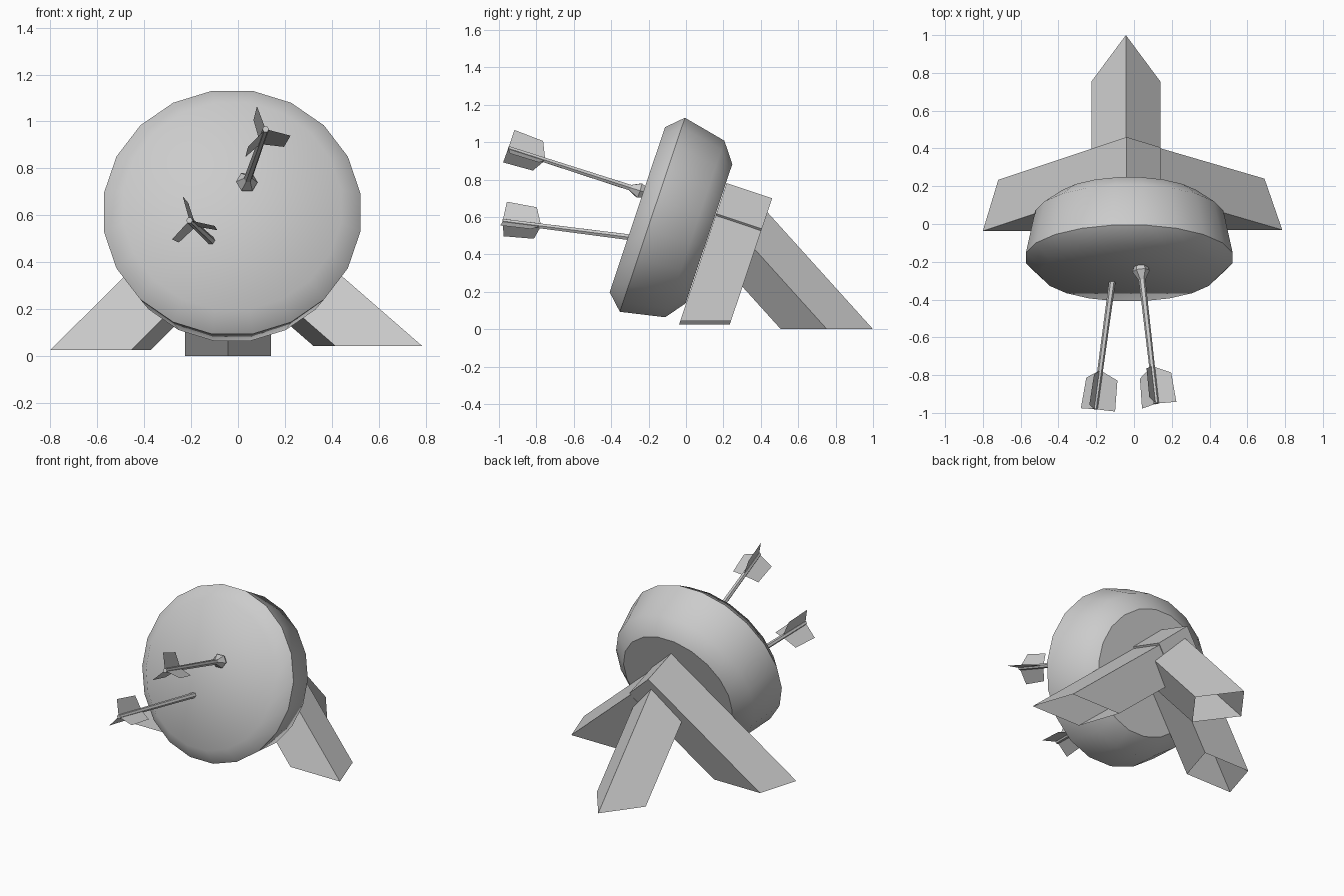
import bpy, bmesh, math
from mathutils import Vector

cube = bpy.data.objects.get("Cube")
if cube:
    bpy.data.objects.remove(cube, do_unlink=True)

GREY = (0.6, 0.6, 0.6, 1)
grey = bpy.data.materials.new("plain grey")
grey.use_nodes = True
grey.diffuse_color = GREY
grey.node_tree.nodes["Principled BSDF"].inputs["Base Color"].default_value = GREY


def finish(name, bm):
    bmesh.ops.recalc_face_normals(bm, faces=bm.faces[:])
    mesh = bpy.data.meshes.new(name)
    bm.to_mesh(mesh)
    bm.free()
    mesh.materials.append(grey)
    obj = bpy.data.objects.new(name, mesh)
    bpy.context.collection.objects.link(obj)
    return obj


def tilted(x, s, u):
    """Point in the leaning frame: s runs back through the drum, u up its face."""
    return Vector((x, 0.948 * s + 0.318 * u, -0.318 * s + 0.948 * u))


def loft(bm, rings):
    """Join rings of points with quads and cap both ends."""
    loops = [[bm.verts.new(p) for p in ring] for ring in rings]
    n = len(loops[0])
    for a, b in zip(loops, loops[1:]):
        for i in range(n):
            j = (i + 1) % n
            bm.faces.new((a[i], a[j], b[j], b[i]))
    bm.faces.new(loops[0])
    return loops, bm.faces.new(loops[-1])


# Target drum: twenty sides, bevelled rims, tapering to the back
SIDES = 20
profile = [(-0.45, 0.471), (-0.365, 0.554), (-0.126, 0.504), (-0.046, 0.398)]
rings = []
for s, r in profile:
    angles = [math.tau * (i + 0.5) / SIDES for i in range(SIDES)]
    rings.append([tilted(-0.025 + r * math.cos(a), s, 0.523 + r * math.sin(a)) for a in angles])
bm = bmesh.new()
loops, back = loft(bm, rings)
for f in bm.faces:
    f.smooth = f is not back
for loop in (loops[1], loops[3]):
    for i in range(SIDES):
        bm.edges.get((loop[i - 1], loop[i])).smooth = False
finish("target_drum", bm)


def beam(name, section, direction, ground):
    """Run a four-cornered section downwards and trim it open at the ground."""
    bm = bmesh.new()
    loft(bm, [section, [p + direction * 2 for p in section]])
    geom = bm.verts[:] + bm.edges[:] + bm.faces[:]
    bmesh.ops.bisect_plane(bm, geom=geom, plane_co=(0, 0, ground),
                           plane_no=(0, 0, -1), clear_outer=True)
    finish(name, bm)


# Two side legs lying flat against the back of the drum
WIDTH = 0.25
for name, x, u, dx, du, ground in (
        ("right_leg", -0.04, 0.81, -0.69, -0.724, 0.025),
        ("left_leg", 0.135, 0.627, 0.737, -0.676, 0.043)):
    side = math.copysign(1, dx)
    ix, iu = x + WIDTH * du * side, u - WIDTH * dx * side
    section = [tilted(x, -0.043, u), tilted(x, 0.214, u),
               tilted(ix, 0.214, iu), tilted(ix, -0.043, iu)]
    beam(name, section, tilted(dx, 0, du), ground)

# Back leg: square bar turned on its edge
down = Vector((0, 0.67, -0.742))
normal = Vector((0, 0.742, 0.67))
HALF = 0.183
centre = Vector((-0.043, 1.0, 0)) - down * 0.86 - normal * HALF
across = Vector((HALF, 0, 0))
beam("back_leg", [centre + normal * HALF, centre + across,
                  centre - normal * HALF, centre - across], down, 0.0)


# Arrows: shaft, flared head and three feathers
def arrow(name, tail, entry, shaft_length):
    tail, entry = Vector(tail), Vector(entry)
    axis = (entry - tail).normalized()

    def outward(angle):
        v = Vector((math.cos(angle), 0, math.sin(angle)))
        return (v - axis * v.dot(axis)).normalized()

    def ring(t, r):
        return [tail + axis * t + outward(math.tau * i / 6) * r for i in range(6)]

    L = shaft_length
    bm = bmesh.new()
    loft(bm, [ring(0, 0.014), ring(L, 0.018)])
    finish(name + "_shaft", bm)
    bm = bmesh.new()
    loft(bm, [ring(L - 0.01, 0.018), ring(L + 0.04, 0.046), ring(L + 0.15, 0.004)])
    finish(name + "_head", bm)
    bm = bmesh.new()
    for k in range(3):
        out = outward(math.radians(107 + 120 * k))
        bm.faces.new([bm.verts.new(tail + axis * t + out * r) for t, r in
                      ((0, 0.01), (0.005, 0.11), (0.17, 0.1), (0.205, 0.01))])
    finish(name + "_feathers", bm)


arrow("lower_arrow", (-0.207, -0.98, 0.578), (-0.115, -0.305, 0.492), 0.76)
arrow("upper_arrow", (0.118, -0.95, 0.967), (0.035, -0.23, 0.735), 0.7)
